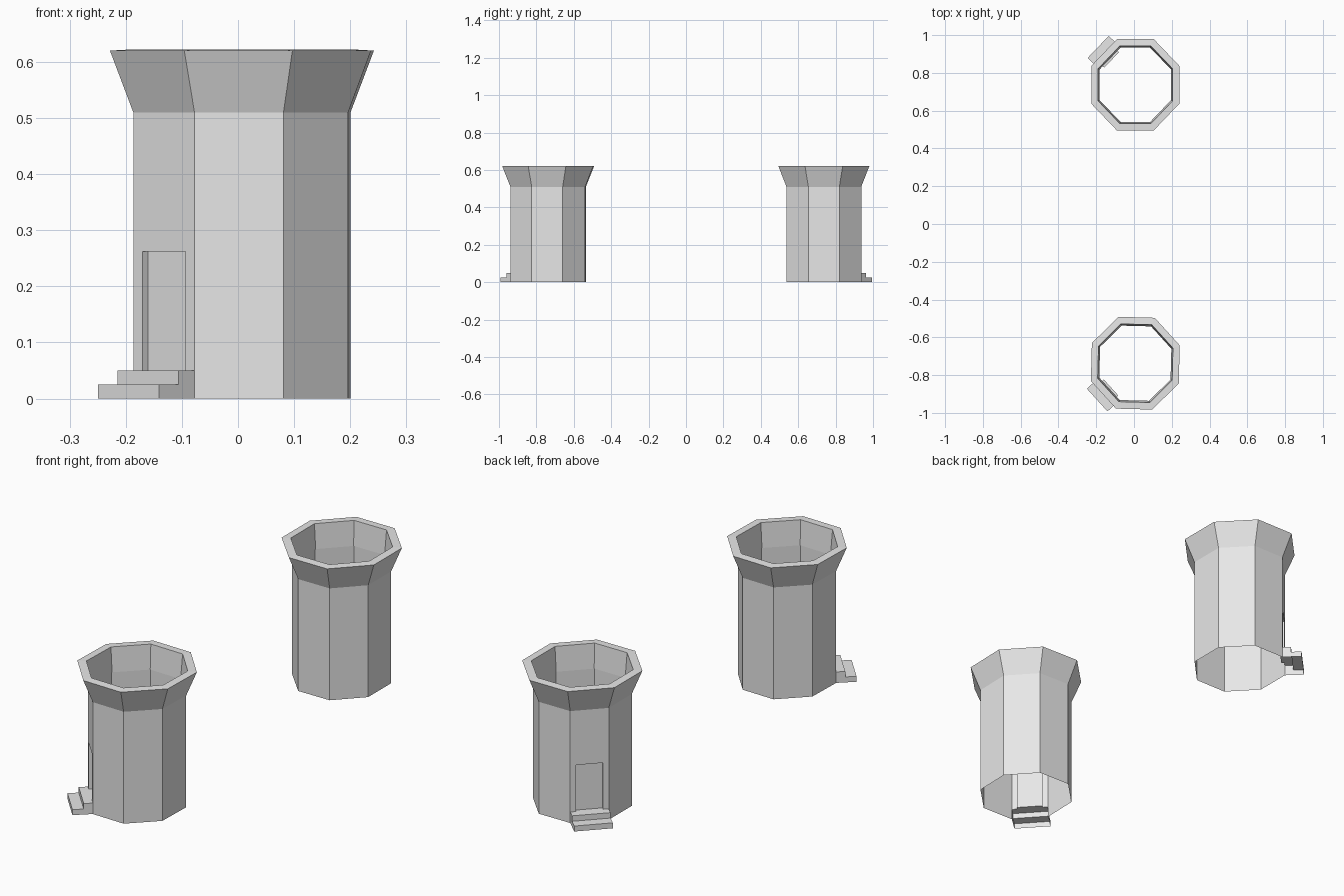
import bpy, bmesh, math
from mathutils import Vector

cube = bpy.data.objects.get("Cube")
if cube:
    bpy.data.objects.remove(cube)

stone = bpy.data.materials.new("light_grey_stone")
stone.use_nodes = True
GREY = (0.8, 0.8, 0.8, 1)
stone.diffuse_color = GREY
stone.node_tree.nodes["Principled BSDF"].inputs["Base Color"].default_value = GREY

HALF_X, HALF_Y = 0.1915, 0.2          # wall apothems
BODY_TOP, RIM_TOP = 0.51, 0.62
DOOR_SIDE = 4                         # wall facing the outer corner
DOOR_HALF, DOOR_TOP, DOOR_DEPTH = 0.057, 0.262, 0.014
STEP_TOP = 0.05


def corner(k, scale, z):
    a = math.radians(22.5 + 45 * k)
    r = scale / math.cos(math.radians(22.5))
    return Vector((HALF_X * r * math.cos(a), HALF_Y * r * math.sin(a), z))


def make(name, faces, centre, turn, mirror):
    """Mesh object from a list of polygons given as points."""
    bm = bmesh.new()
    for pts in faces:
        bm.faces.new([bm.verts.new(p) for p in pts])
    bmesh.ops.remove_doubles(bm, verts=bm.verts, dist=0.0001)
    for v in bm.verts:
        v.co.y *= mirror
    bmesh.ops.recalc_face_normals(bm, faces=bm.faces)
    mesh = bpy.data.meshes.new(name)
    bm.to_mesh(mesh)
    bm.free()
    mesh.materials.append(stone)
    obj = bpy.data.objects.new(name, mesh)
    obj.location = centre
    obj.rotation_euler.z = math.radians(turn)
    bpy.context.collection.objects.link(obj)


def band(k, low, high):
    """One side of an eight-sided ring between two (scale, z) levels."""
    return [corner(k, *low), corner(k + 1, *low), corner(k + 1, *high), corner(k, *high)]


def build_tower(prefix, centre, turn, mirror):
    # Frame of the door wall: along, outward, up
    a, b = corner(DOOR_SIDE, 1, 0), corner(DOOR_SIDE + 1, 1, 0)
    mid, along = (a + b) / 2, (b - a).normalized()
    half = (b - a).length / 2
    out = along.cross(Vector((0, 0, 1)))

    def pt(u, o, z):
        return mid + along * u + out * o + Vector((0, 0, z))

    def panel(u0, u1, z0, z1, o=0):
        return [pt(u0, o, z0), pt(u1, o, z0), pt(u1, o, z1), pt(u0, o, z1)]

    # Plain walls
    walls = [band(k, (1, 0), (1, BODY_TOP)) for k in range(8) if k != DOOR_SIDE]
    # Door wall, open behind the steps
    us = [-half, -DOOR_HALF, DOOR_HALF, half]
    zs = [STEP_TOP, DOOR_TOP, BODY_TOP]
    for i in range(3):
        for j in range(2):
            is_door = (i, j) == (1, 0)
            walls.append(panel(us[i], us[i + 1], zs[j], zs[j + 1], -DOOR_DEPTH if is_door else 0))
    # Door reveals
    frame = [(-DOOR_HALF, STEP_TOP), (DOOR_HALF, STEP_TOP), (DOOR_HALF, DOOR_TOP), (-DOOR_HALF, DOOR_TOP)]
    for i in range(4):
        p, q = frame[i], frame[(i + 1) % 4]
        walls.append([pt(p[0], 0, p[1]), pt(q[0], 0, q[1]),
                      pt(q[0], -DOOR_DEPTH, q[1]), pt(p[0], -DOOR_DEPTH, p[1])])
    make(prefix + "_tower_walls", walls, centre, turn, mirror)

    # Flared parapet
    rings = [(1, BODY_TOP), (1.215, RIM_TOP), (1.03, RIM_TOP + 0.002), (0.985, BODY_TOP)]
    parapet = [band(k, rings[i], rings[(i + 1) % 4]) for k in range(8) for i in range(4)]
    make(prefix + "_parapet", parapet, centre, turn, mirror)

    # Steps, hollow underneath
    mid_z = STEP_TOP / 2
    path = [(0, STEP_TOP), (0.038, STEP_TOP), (0.038, mid_z), (0.085, mid_z), (0.085, 0)]
    steps = [[pt(-half, *p), pt(half, *p), pt(half, *q), pt(-half, *q)]
             for p, q in zip(path, path[1:])]
    for u in (-half, half):
        steps.append([pt(u, *p) for p in path + [(0, 0)]])
    make(prefix + "_steps", steps, centre, turn, mirror)


build_tower("front", (0.007, -0.737, 0), -1.5, 1)
build_tower("back", (0.007, 0.737, 0), 0, -1)
